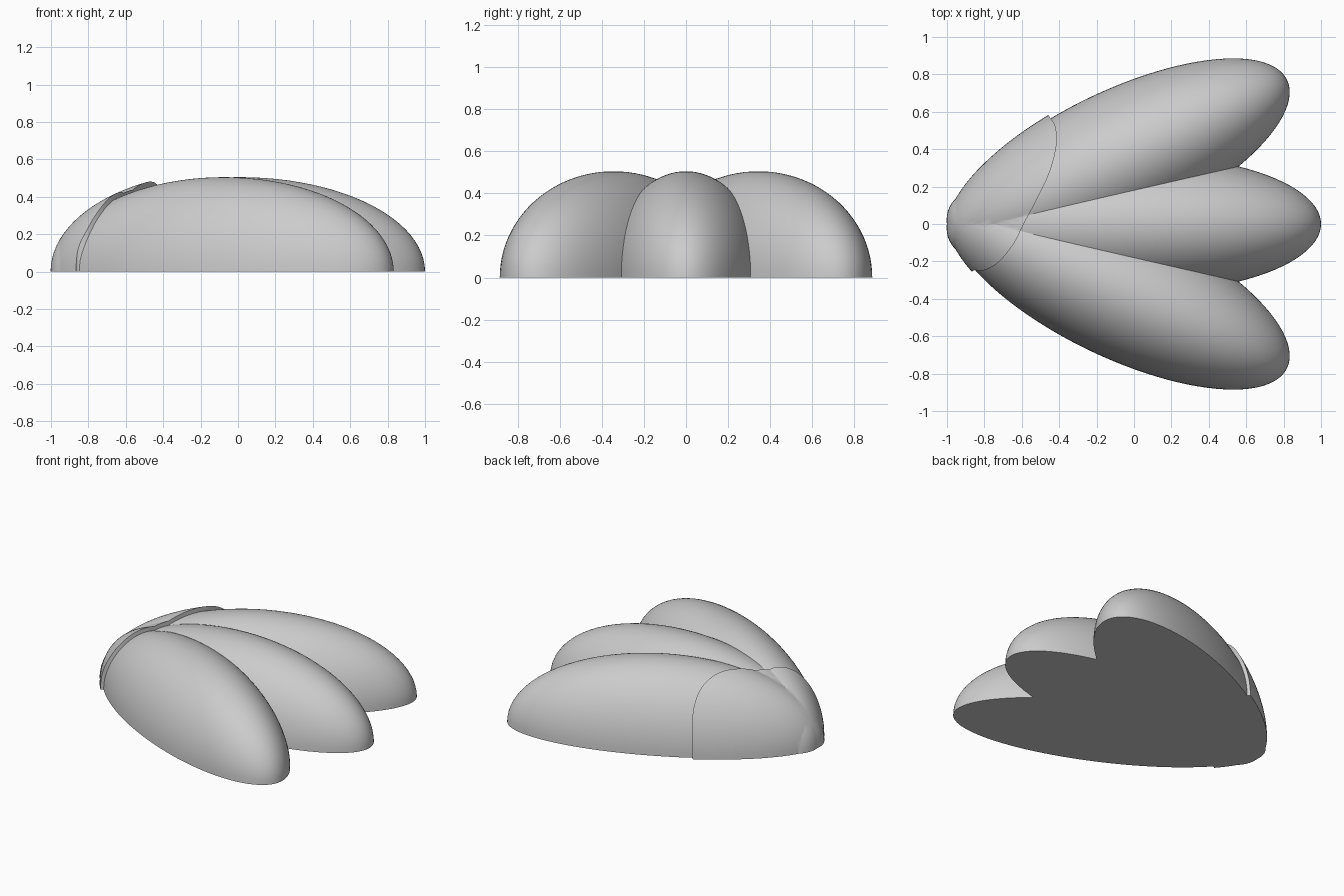
import bpy, bmesh, math
from mathutils import Matrix, Vector

cube = bpy.data.objects.get("Cube")
if cube:
    bpy.data.objects.remove(cube)

grey = bpy.data.materials.new("light grey")
grey.use_nodes = True
GREY = (0.6, 0.6, 0.6, 1)
grey.diffuse_color = GREY
grey.node_tree.nodes["Principled BSDF"].inputs["Base Color"].default_value = GREY

SIZE = Vector((0.99, 0.37, 0.505))
# name, centre, turn in degrees
LOBES = [("middle_lobe", (0.01, 0, 0), 0),
         ("back_lobe", (-0.075, 0.344, 0), 25.5),
         ("front_lobe", (-0.075, -0.344, 0), -25.5)]


def add_object(name, bm):
    bmesh.ops.recalc_face_normals(bm, faces=bm.faces)
    mesh = bpy.data.meshes.new(name)
    bm.to_mesh(mesh)
    bm.free()
    mesh.materials.append(grey)
    obj = bpy.data.objects.new(name, mesh)
    bpy.context.collection.objects.link(obj)
    return obj


def ellipsoid(name, centre, turn, size, half):
    bm = bmesh.new()
    bmesh.ops.create_uvsphere(bm, u_segments=96, v_segments=48, radius=1)
    if half:
        geom = bm.verts[:] + bm.edges[:] + bm.faces[:]
        cut = bmesh.ops.bisect_plane(bm, geom=geom, plane_co=(0, 0, 0),
                                     plane_no=(0, 0, -1), clear_outer=True)
        rim = [e for e in cut["geom_cut"] if isinstance(e, bmesh.types.BMEdge)]
        bmesh.ops.contextual_create(bm, geom=rim)
    matrix = (Matrix.Translation(centre) @ Matrix.Rotation(math.radians(turn), 4, "Z")
              @ Matrix.Diagonal((*size, 1)))
    bm.transform(matrix)
    return add_object(name, bm)


def smooth_path(points, steps=6):
    # Catmull-Rom curve through the points
    pts = [Vector(p) for p in points]
    pts = [pts[0]] + pts + [pts[-1]]
    out = []
    for a, b, c, d in zip(pts, pts[1:], pts[2:], pts[3:]):
        for i in range(steps):
            t = i / steps
            out.append(b + (c - a) * t / 2 + (a * 2 - b * 5 + c * 4 - d) * t**2 / 2
                       + (b * 3 - a - c * 3 + d) * t**3 / 2)
    return out + [pts[-1]]


def boolean(obj, other, operation):
    mod = obj.modifiers.new("join", "BOOLEAN")
    mod.object = other
    mod.operation = operation
    mod.solver = "EXACT"
    graph = bpy.context.evaluated_depsgraph_get()
    mesh = bpy.data.meshes.new_from_object(obj.evaluated_get(graph))
    obj.modifiers.clear()
    obj.data = mesh
    bpy.data.objects.remove(other)


# Three half-ellipsoid lobes fanned out from one end
parts = [ellipsoid(n, c, t, SIZE, True) for n, c, t in LOBES]

# Thin shell over the joined end: slightly larger lobes cut to a curved outline
grown = SIZE + Vector((0.02, 0.022, 0.03))
cap, *others = [ellipsoid("end_cap", c, t, grown, False) for n, c, t in LOBES]
for other in others:
    boolean(cap, other, "UNION")

edge = smooth_path([(-0.88, -0.3), (-0.86, -0.25), (-0.8, -0.247), (-0.72, -0.2),
                    (-0.64, -0.1), (-0.59, 0), (-0.52, 0.13), (-0.45, 0.28),
                    (-0.415, 0.42), (-0.42, 0.52), (-0.45, 0.57), (-0.48, 0.62)])
outline = edge + [Vector((-1.2, 0.62)), Vector((-1.2, -0.3))]
bm = bmesh.new()
base = bm.faces.new([bm.verts.new((p.x, p.y, 0)) for p in outline])
side = bmesh.ops.extrude_face_region(bm, geom=[base], use_keep_orig=True)
top = [v for v in side["geom"] if isinstance(v, bmesh.types.BMVert)]
bmesh.ops.translate(bm, verts=top, vec=(0, 0, 1))
boolean(cap, add_object("cap_cutter", bm), "INTERSECT")
parts.append(cap)

bpy.ops.object.select_all(action="DESELECT")
for part in parts:
    part.select_set(True)
bpy.context.view_layer.objects.active = cap
bpy.ops.object.shade_smooth_by_angle(angle=math.radians(30))
